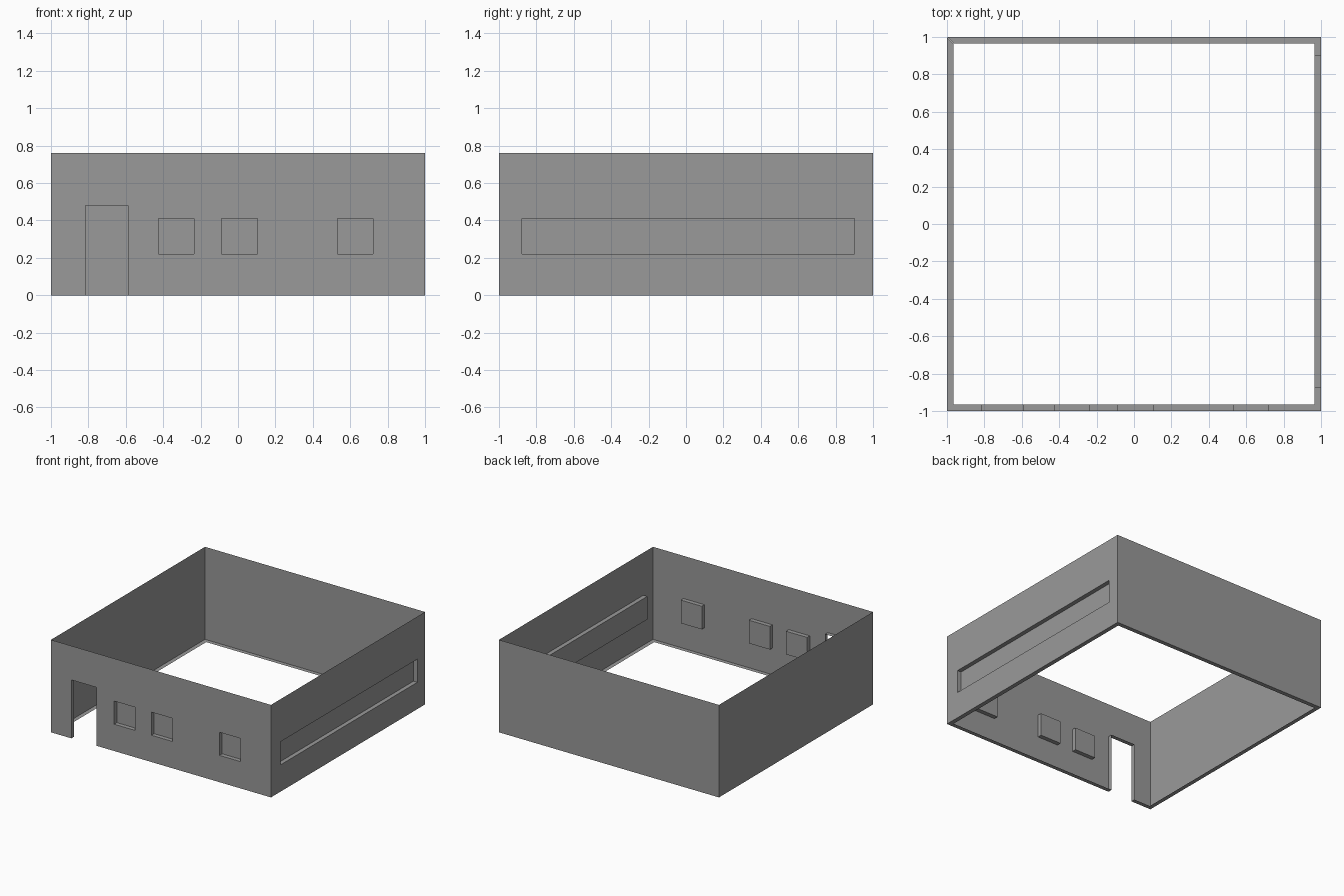
import bpy, bmesh
from math import radians
from mathutils import Matrix

if "Cube" in bpy.data.objects:
    bpy.data.objects.remove(bpy.data.objects["Cube"])

H = 0.76      # wall height
D = 0.035     # depth of reveals, recessed panes and base lip

grey = bpy.data.materials.new("dark_grey")
grey.diffuse_color = (0.32, 0.32, 0.32, 1)
grey.use_nodes = True
grey.node_tree.nodes["Principled BSDF"].inputs["Base Color"].default_value = grey.diffuse_color


def wall(name, angle, openings=()):
    """Thin wall sheet on the -y side, turned about z.
    Openings are (u0, u1, z0, z1, has_pane)."""
    bm = bmesh.new()

    def face(*pts):
        bm.faces.new([bm.verts.new((u, d - 1, z)) for u, d, z in pts])

    us = sorted({-1, 1} | {u for o in openings for u in o[:2]})
    zs = sorted({0, H} | {z for o in openings for z in o[2:4]})

    def is_open(u, z):
        return any(o[0] < u < o[1] and o[2] < z < o[3] for o in openings)

    for a, b in zip(us, us[1:]):
        # outer sheet, cell by cell around the openings
        for c, e in zip(zs, zs[1:]):
            if not is_open((a + b) / 2, (c + e) / 2):
                face((a, 0, c), (b, 0, c), (b, 0, e), (a, 0, e))
        # base lip, mitred at the corners and broken at doorways
        if not is_open((a + b) / 2, 0.001):
            ia, ib = max(a, D - 1), min(b, 1 - D)
            face((a, 0, 0), (ia, D, 0), (ib, D, 0), (b, 0, 0))

    # reveals and recessed panes
    for u0, u1, z0, z1, has_pane in openings:
        loop = [(u0, z0), (u1, z0), (u1, z1), (u0, z1)]
        for i in range(4):
            (a, c), (b, e) = loop[i], loop[(i + 1) % 4]
            if c == e == 0:
                continue
            face((a, 0, c), (b, 0, e), (b, D, e), (a, D, c))
        if has_pane:
            face(*[(u, D, z) for u, z in loop])

    bmesh.ops.remove_doubles(bm, verts=bm.verts, dist=1e-5)
    bm.transform(Matrix.Rotation(radians(angle), 4, 'Z'))
    mesh = bpy.data.meshes.new(name)
    bm.to_mesh(mesh)
    bm.free()
    mesh.materials.append(grey)
    bpy.context.collection.objects.link(bpy.data.objects.new(name, mesh))


# doorway and three square windows
front = [(-0.815, -0.588, 0, 0.48, False)]
front += [(u, u + 0.191, 0.22, 0.41, True) for u in (-0.425, -0.087, 0.532)]
wall("front_wall", 0, front)

# long strip window
wall("right_wall", 90, [(-0.876, 0.90, 0.22, 0.41, True)])
wall("back_wall", 180)
wall("left_wall", 270)
